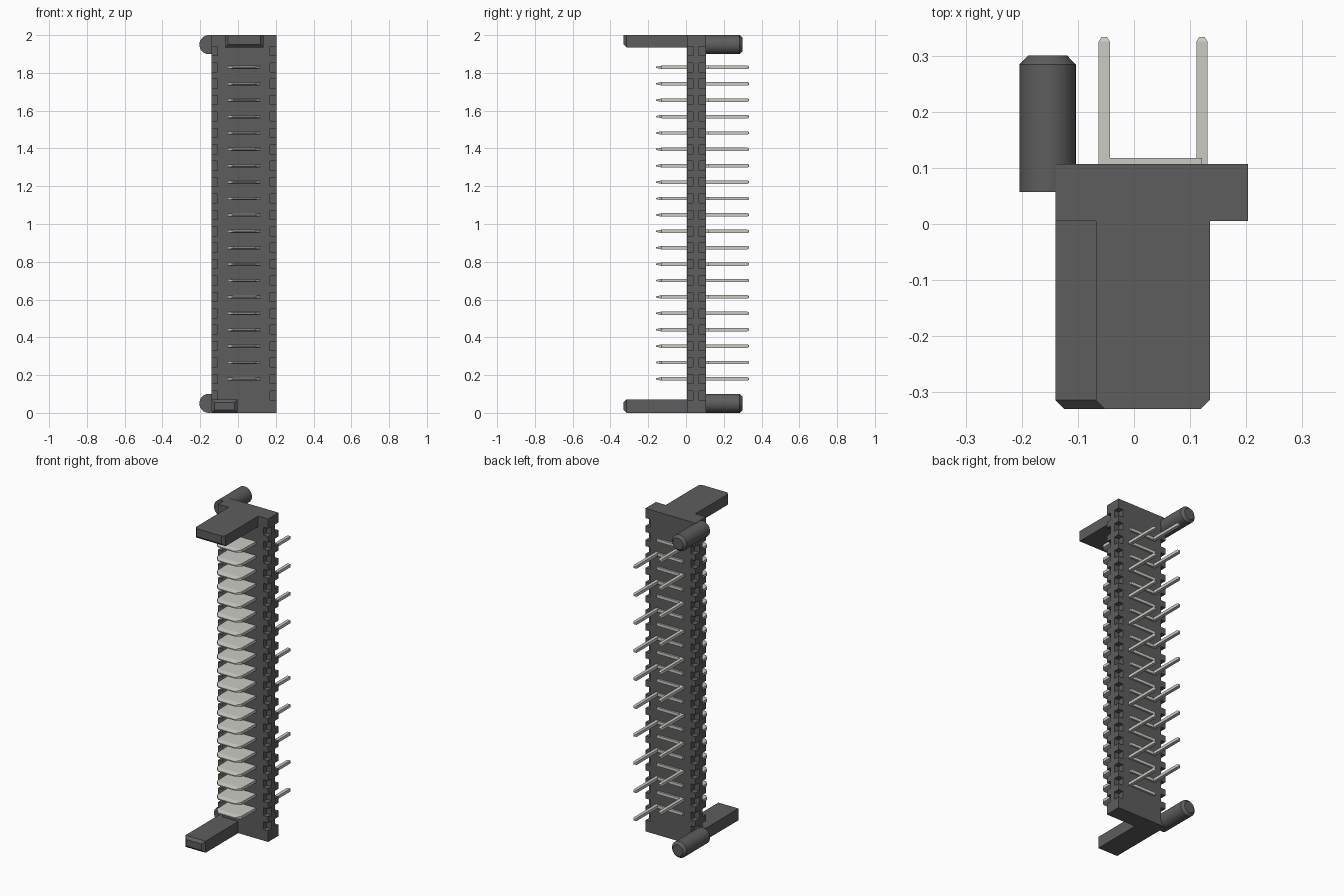
import bpy, bmesh, math
from mathutils import Matrix, Vector

if "Cube" in bpy.data.objects:
    bpy.data.objects.remove(bpy.data.objects["Cube"])

def material(name, c):
    m = bpy.data.materials.new(name)
    m.diffuse_color = (c[0], c[1], c[2], 1)
    m.use_nodes = True
    m.node_tree.nodes["Principled BSDF"].inputs["Base Color"].default_value = m.diffuse_color
    return m

DARK = material("dark_plastic", (0.11, 0.11, 0.11))
METAL = material("contact_metal", (0.6, 0.6, 0.56))
PITCH, Z0 = 0.0868, 0.18

def finish(bm, name, mat):
    bmesh.ops.recalc_face_normals(bm, faces=bm.faces)
    me = bpy.data.meshes.new(name)
    bm.to_mesh(me)
    bm.free()
    me.materials.append(mat)
    ob = bpy.data.objects.new(name, me)
    bpy.context.collection.objects.link(ob)
    return ob

def loft(bm, rings):
    """Skin rectangles (x0, x1, z0, z1) placed at successive y."""
    loops = []
    for y, x0, x1, z0, z1 in rings:
        loops.append([bm.verts.new(p) for p in
                      ((x0, y, z0), (x1, y, z0), (x1, y, z1), (x0, y, z1))])
    for a, b in zip(loops, loops[1:]):
        for i in range(4):
            j = (i + 1) % 4
            bm.faces.new((a[i], a[j], b[j], b[i]))
    bm.faces.new(loops[0][::-1])
    bm.faces.new(loops[-1])

def box(bm, x0, x1, y0, y1, z0, z1):
    loft(bm, [(y0, x0, x1, z0, z1), (y1, x0, x1, z0, z1)])

# Housing bar with corner notches along all four long edges
bm = bmesh.new()
box(bm, -0.14, 0.203, 0.005, 0.107, 0, 2)
housing = finish(bm, "housing", DARK)
bm = bmesh.new()
for k in range(-1, 21):
    z = Z0 + k * PITCH
    for xa, xb in ((-0.2, -0.108), (0.17, 0.3)):
        for ya, yb in ((-0.1, 0.038), (0.07, 0.2)):
            box(bm, xa, xb, ya, yb, z - 0.024, z + 0.024)
cutter = finish(bm, "notch_cutter", DARK)
cutter.hide_render = True
cutter.hide_set(True)
mod = housing.modifiers.new("notches", "BOOLEAN")
mod.operation = 'DIFFERENCE'
mod.solver = 'EXACT'
mod.object = cutter

# Guide tabs with chamfered front ends
bm = bmesh.new()
loft(bm, [(-0.33, -0.052, 0.119, 1.951, 2.0), (-0.314, -0.068, 0.135, 1.935, 2.0),
          (0.006, -0.068, 0.135, 1.935, 2.0)])
finish(bm, "upper_guide_tab", DARK)
bm = bmesh.new()
loft(bm, [(-0.33, -0.124, -0.018, 0.016, 0.056), (-0.314, -0.14, -0.002, 0.0, 0.072),
          (0.006, -0.14, -0.002, 0.0, 0.072)])
finish(bm, "lower_guide_tab", DARK)

# Round mounting pegs with chamfered ends
def peg(name, z):
    bm = bmesh.new()
    n = 32
    rings = []
    for y, r in ((0.057, 0.0505), (0.284, 0.0505), (0.3, 0.035)):
        rings.append([bm.verts.new((-0.154 + r * math.cos(2 * math.pi * i / n), y,
                                    z + r * math.sin(2 * math.pi * i / n)))
                      for i in range(n)])
    for a, b in zip(rings, rings[1:]):
        for i in range(n):
            j = (i + 1) % n
            bm.faces.new((a[i], a[j], b[j], b[i]))
    bm.faces.new(rings[0])
    bm.faces.new(rings[-1])
    ob = finish(bm, name, DARK)
    bpy.ops.object.select_all(action='DESELECT')
    bpy.context.view_layer.objects.active = ob
    ob.select_set(True)
    bpy.ops.object.shade_smooth_by_angle(angle=math.radians(30))

peg("lower_peg", 0.0505)
peg("upper_peg", 1.9495)

# Contacts: wide front blade, rear cross strip, and a pin on alternating sides
bm = bmesh.new()
h = 0.009
for k in range(20):
    z = Z0 + k * PITCH
    loft(bm, [(-0.16, -0.025, 0.09, z - 0.003, z + 0.003),
              (-0.13, -0.052, 0.117, z - h, z + h),
              (0.006, -0.055, 0.12, z - h, z + h)])
    x = 0.121 if k % 2 == 0 else -0.053
    box(bm, -0.06, 0.121, 0.1, 0.118, z - h, z + h)
    loft(bm, [(0.1, x - 0.01, x + 0.01, z - h, z + h),
              (0.325, x - 0.01, x + 0.01, z - h, z + h),
              (0.333, x - 0.005, x + 0.005, z - 0.005, z + 0.005)])
finish(bm, "contacts", METAL)
